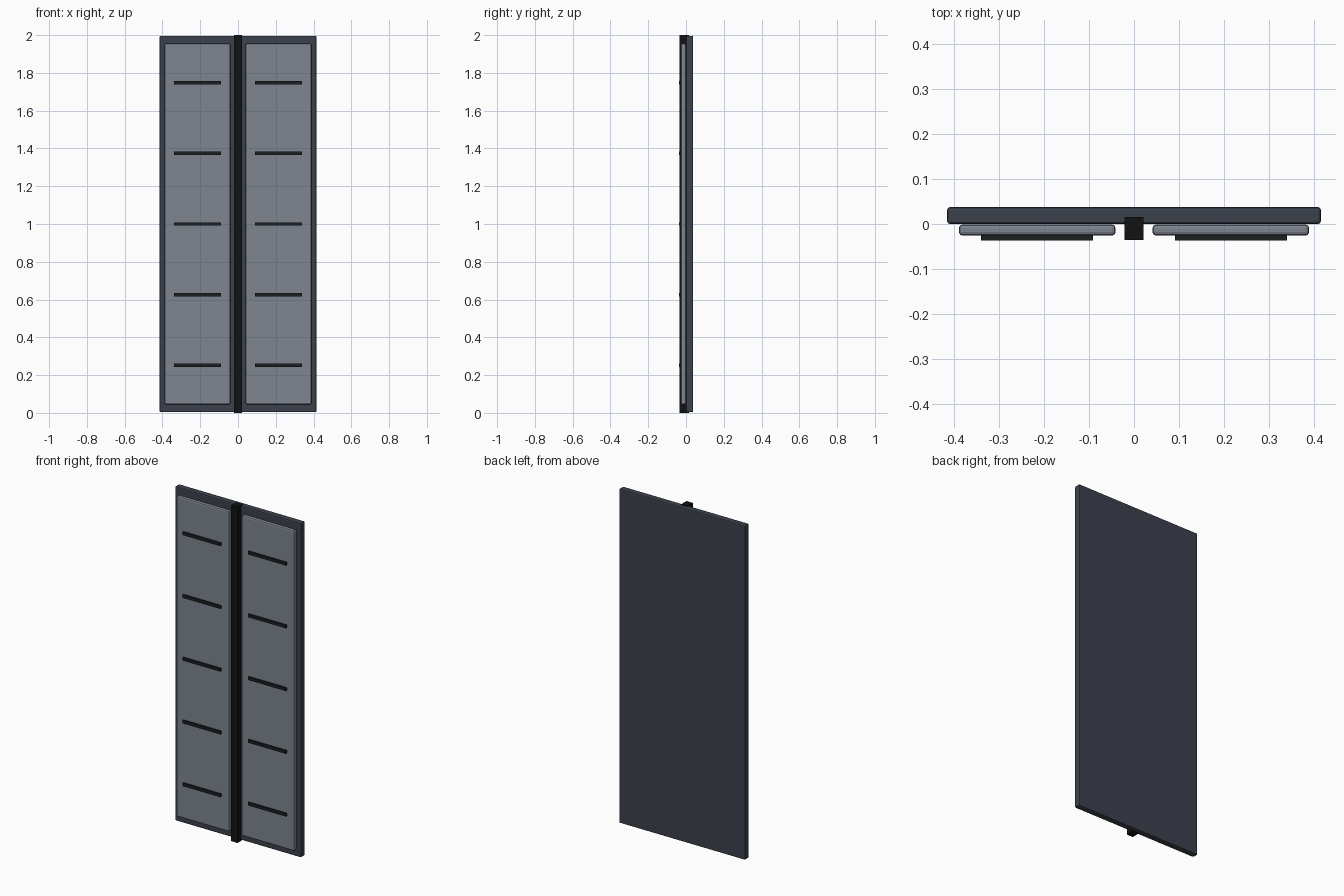
import bpy

if "Cube" in bpy.data.objects:
    bpy.data.objects.remove(bpy.data.objects["Cube"])


def material(name, rgb):
    m = bpy.data.materials.new(name)
    m.diffuse_color = (*rgb, 1)
    m.use_nodes = True
    m.node_tree.nodes["Principled BSDF"].inputs["Base Color"].default_value = m.diffuse_color
    return m


frame_mat = material("dark_slate", (0.045, 0.053, 0.072))
panel_mat = material("grey_metal", (0.21, 0.235, 0.28))
black_mat = material("black_rubber", (0.006, 0.006, 0.007))
slot_mat = material("slot_black", (0.012, 0.013, 0.015))


def box(name, lo, hi, mat, bevel=0.0):
    """Box between two corners, with an optional rounded edge."""
    bpy.ops.mesh.primitive_cube_add(
        size=1, location=[(a + b) / 2 for a, b in zip(lo, hi)])
    ob = bpy.context.object
    ob.name = name
    ob.scale = [b - a for a, b in zip(lo, hi)]
    bpy.ops.object.transform_apply(location=False, rotation=False, scale=True)
    ob.data.materials.append(mat)
    if bevel:
        mod = ob.modifiers.new("rounded_edges", 'BEVEL')
        mod.width = bevel
        mod.segments = 2
    return ob


# Door backing slab
box("back_slab", (-0.415, 0.0, 0.004), (0.415, 0.0375, 1.996), frame_mat, 0.006)

# Central vertical seal
box("center_seal", (-0.021, -0.035, 0.0), (0.021, 0.015, 2.0), black_mat)

# Raised panels with five horizontal slots each, left and right
for side, s in (("left", -1), ("right", 1)):
    def span(a, b):
        return sorted((s * a, s * b))

    x0, x1 = span(0.041, 0.389)
    box(side + "_panel", (x0, -0.026, 0.045), (x1, -0.001, 1.955), panel_mat, 0.008)
    x0, x1 = span(0.091, 0.34)
    for i in range(5):
        z = 1.0 + (i - 2) * 0.374
        box(f"{side}_slot_{i + 1}", (x0, -0.0365, z - 0.009),
            (x1, -0.0245, z + 0.009), slot_mat)
